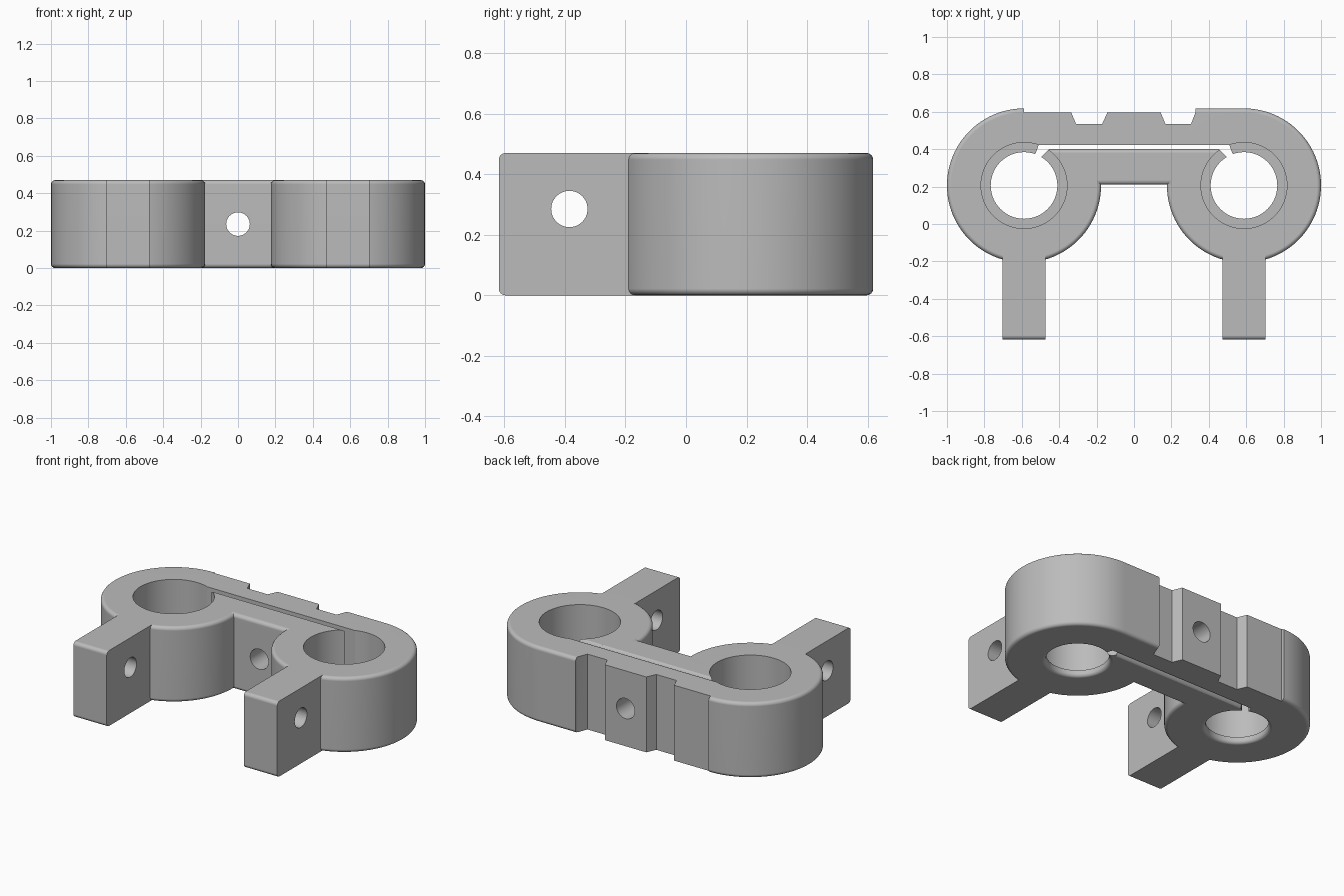
import bpy, bmesh, math

if "Cube" in bpy.data.objects:
    bpy.data.objects.remove(bpy.data.objects["Cube"])

H = 0.47             # overall height
CX, CY = 0.588, 0.206  # ring centre
R = 0.412            # ring radius
FILLET = 0.022

metal = bpy.data.materials.new("plain grey")
metal.use_nodes = True
grey = (0.5, 0.5, 0.5, 1)
metal.diffuse_color = grey
metal.node_tree.nodes["Principled BSDF"].inputs["Base Color"].default_value = grey


def circle(u, v, r, n=96):
    return [(u + r * math.cos(2 * math.pi * i / n), v + r * math.sin(2 * math.pi * i / n))
            for i in range(n)]


def rect(u0, u1, v0, v1):
    return [(u0, v0), (u1, v0), (u1, v1), (u0, v1)]


def prism(name, points, lo, hi, axis="z", round_edge=None):
    """Extrude a 2D profile along an axis; round the edges picked by a rule."""
    place = {"x": lambda u, v, w: (w, u, v),
             "y": lambda u, v, w: (u, w, v),
             "z": lambda u, v, w: (u, v, w)}[axis]
    bm = bmesh.new()
    rings = [[bm.verts.new(place(u, v, w)) for u, v in points] for w in (lo, hi)]
    bm.faces.new(rings[0])
    bm.faces.new(rings[1])
    for i in range(len(points)):
        j = (i + 1) % len(points)
        bm.faces.new((rings[0][i], rings[0][j], rings[1][j], rings[1][i]))
    if round_edge:
        edges = [e for e in bm.edges
                 if abs(e.verts[0].co.z - e.verts[1].co.z) < 1e-5
                 and round_edge((e.verts[0].co + e.verts[1].co) / 2)]
        bmesh.ops.recalc_face_normals(bm, faces=bm.faces)
        bmesh.ops.bevel(bm, geom=edges, offset=FILLET, segments=4, profile=0.5,
                        affect="EDGES")
    return finish(name, bm)


def finish(name, bm):
    bmesh.ops.recalc_face_normals(bm, faces=bm.faces)
    mesh = bpy.data.meshes.new(name)
    bm.to_mesh(mesh)
    bm.free()
    mesh.materials.append(metal)
    obj = bpy.data.objects.new(name, mesh)
    bpy.context.collection.objects.link(obj)
    return obj


def lathe(name, profile, x, y, n=96):
    """Solid of revolution about a vertical axis."""
    bm = bmesh.new()
    rings = [[bm.verts.new((u, v, z)) for u, v in circle(x, y, r, n)] for r, z in profile]
    for a, b in zip(rings, rings[1:]):
        for i in range(n):
            j = (i + 1) % n
            bm.faces.new((a[i], a[j], b[j], b[i]))
    bm.faces.new(rings[0])
    bm.faces.new(rings[-1])
    return finish(name, bm)


def combine(target, tool, operation):
    mod = target.modifiers.new(operation, "BOOLEAN")
    mod.operation, mod.solver, mod.object = operation, "EXACT", tool
    bpy.context.view_layer.objects.active = target
    bpy.ops.object.modifier_apply(modifier=mod.name)
    bpy.data.objects.remove(tool)


# Bridge between the rings, rounded along its front and back edges
body = prism("clamp_body", rect(-CX, CX, 0.21, CY + R), 0, H,
             round_edge=lambda m: abs(m.x) < 0.1)

# Rings and mounting arms
for side in (-1, 1):
    x = side * CX
    combine(body, prism("ring", circle(x, CY, R), 0, H, round_edge=lambda m: True), "UNION")
    combine(body, prism("arm", rect(x - 0.115, x + 0.115, -0.618, -0.08), 0, H,
                        round_edge=lambda m: m.y < -0.6), "UNION")

# Stepped and grooved back face
back = [(-CX, 0.7), (-CX, 0.595), (-0.335, 0.595), (-0.31, 0.535), (-0.17, 0.535),
        (-0.143, 0.595), (0.143, 0.595), (0.168, 0.535), (0.305, 0.535),
        (0.33, 0.6), (0.33, 0.7)]
combine(body, prism("back_cutter", back, -0.1, H + 0.1), "DIFFERENCE")

# Stepped bores with a thin lip and rounded mouth at the bottom
mouth = [(0.178 + FILLET * (1 - math.cos(a)), FILLET * (1 - math.sin(a)))
         for a in (math.pi / 2, math.pi * 3 / 8, math.pi / 4, math.pi / 8, 0)]
mouth = [(0.178 + FILLET * (1 - math.sin(t * math.pi / 8)),
          FILLET * (1 - math.cos(t * math.pi / 8))) for t in range(5)]
bore = [(0.2, -0.1)] + mouth + [(0.178, 0.04), (0.23, 0.04), (0.23, H + 0.1)]
for side in (-1, 1):
    combine(body, lathe("bore_cutter", bore, side * CX, CY), "DIFFERENCE")

# Narrow slot joining the bores, with hooked ends
half = [(0.455, 0.4), (0.495, 0.36), (0.47, 0.335), (0.54, 0.335), (0.545, 0.37),
        (0.515, 0.385), (0.53, 0.422)]
half = [(0.455, 0.4), (0.495, 0.36), (0.515, 0.33), (0.55, 0.35), (0.525, 0.38), (0.51, 0.422)]
slot = half + [(-x, y) for x, y in reversed(half)]
combine(body, prism("slot_cutter", slot, -0.1, H + 0.1), "DIFFERENCE")

# Softened front lip of the slot
for z, s in ((H, 1), (0, -1)):
    wedge = [(0.38, z + s * 0.002), (0.392, z - s * 0.005), (0.402, z - s * 0.02),
             (0.41, z - s * 0.02), (0.41, z + s * 0.002)]
    combine(body, prism("slot_lip_cutter", wedge, -0.46, 0.46, "x"), "DIFFERENCE")

# Cross holes through the arms and the bridge
combine(body, prism("arm_hole_cutter", circle(-0.385, 0.285, 0.06, 48), -0.9, 0.9, "x"),
        "DIFFERENCE")
combine(body, prism("bridge_hole_cutter", circle(0, 0.235, 0.063, 48), 0.1, 0.7, "y"),
        "DIFFERENCE")

# Smooth shading with crisp edges
bpy.ops.object.select_all(action="DESELECT")
body.select_set(True)
bpy.context.view_layer.objects.active = body
bpy.ops.object.shade_smooth_by_angle(angle=math.radians(30))
weighted = body.modifiers.new("flat_faces", "WEIGHTED_NORMAL")
weighted.keep_sharp = True
